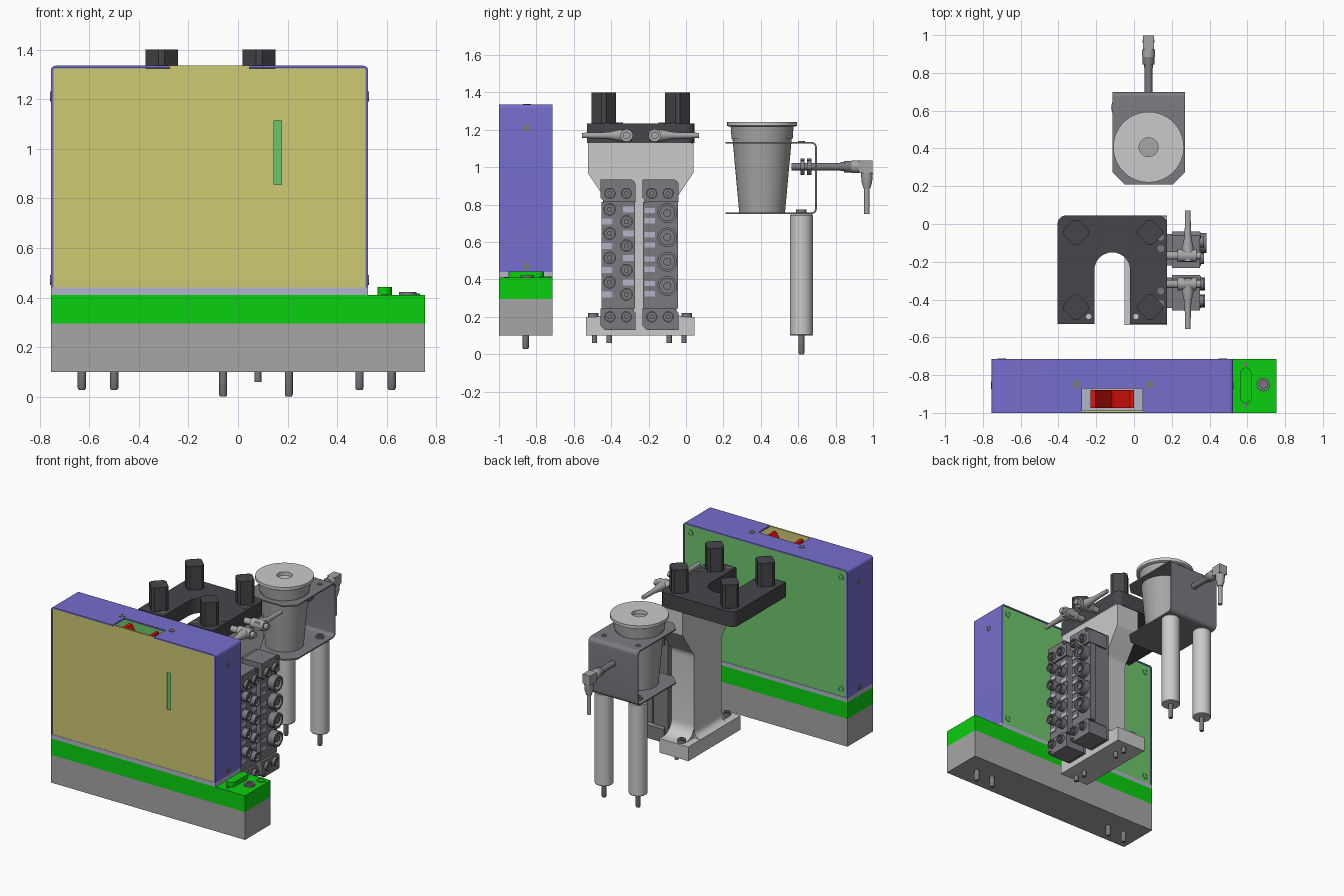
import bpy, bmesh, math
from mathutils import Vector

if "Cube" in bpy.data.objects:
    bpy.data.objects.remove(bpy.data.objects["Cube"])


def material(name, rgb):
    m = bpy.data.materials.new(name)
    m.diffuse_color = [((c / 255 + 0.055) / 1.055) ** 2.4 for c in rgb] + [1]
    m.use_nodes = True
    m.node_tree.nodes["Principled BSDF"].inputs["Base Color"].default_value = m.diffuse_color
    return m


GREY = material("mid_grey", (166, 166, 166))
LIGHT = material("light_grey", (202, 202, 202))
STEEL = material("steel_grey", (122, 122, 128))
DARK = material("charcoal", (70, 69, 74))
GREEN = material("bright_green", (10, 208, 15))
PANEL = material("soft_green", (110, 198, 108))
PURPLE = material("purple", (117, 110, 205))
YELLOW = material("straw_yellow", (205, 202, 114))
LAVENDER = material("pale_lavender", (178, 181, 203))
RED = material("red", (232, 18, 10))


def arc(cx, cy, r, a0, a1, n=8):
    return [(cx + r * math.cos(math.radians(a0 + (a1 - a0) * i / n)),
             cy + r * math.sin(math.radians(a0 + (a1 - a0) * i / n))) for i in range(n + 1)]


def prism(axis, pts, a, b):
    """Extrude a 2D outline along an axis from a to b."""
    def put(p, d):
        return {'x': (d, p[0], p[1]), 'y': (p[0], d, p[1]), 'z': (p[0], p[1], d)}[axis]

    def build(bm):
        lo = [bm.verts.new(put(p, a)) for p in pts]
        hi = [bm.verts.new(put(p, b)) for p in pts]
        bm.faces.new(lo[::-1])
        bm.faces.new(hi)
        for i in range(len(pts)):
            j = (i + 1) % len(pts)
            bm.faces.new((lo[i], lo[j], hi[j], hi[i]))
    return build


def box(x0, x1, y0, y1, z0, z1):
    return prism('z', [(x0, y0), (x1, y0), (x1, y1), (x0, y1)], z0, z1)


def lathe(loc, axis, prof, n=24):
    """Turn a profile of (distance along axis, radius), capping both ends."""
    d = Vector({'x': (1, 0, 0), 'y': (0, 1, 0), 'z': (0, 0, 1)}[axis[-1]]) * (-1 if axis[0] == '-' else 1)
    u = d.orthogonal().normalized()
    w = d.cross(u)

    def build(bm):
        rings = [[bm.verts.new(Vector(loc) + d * h + r * (u * math.cos(t) + w * math.sin(t)))
                  for t in (2 * math.pi * i / n for i in range(n))] for h, r in prof]
        for p, q in zip(rings, rings[1:]):
            for i in range(n):
                bm.faces.new((p[i], p[(i + 1) % n], q[(i + 1) % n], q[i]))
        bm.faces.new(rings[0][::-1])
        bm.faces.new(rings[-1])
    return build


def rod(loc, axis, length, r, n=20):
    return lathe(loc, axis, [(0, r), (length, r)], n)


def screw(loc, axis, r, h=0.008):
    return lathe(loc, axis, [(0, r), (h, r), (h, r * .55), (h * .2, r * .55)], 16)


def port(loc, r, h):
    return lathe(loc, 'x', [(0, r), (h, r), (h, r * .75), (h * .3, r * .75), (h * .3, r * .4), (h * .9, r * .4)], 18)


def part(name, mat, *shapes):
    bm = bmesh.new()
    for s in shapes:
        s(bm)
    bmesh.ops.recalc_face_normals(bm, faces=bm.faces)
    me = bpy.data.meshes.new(name)
    bm.to_mesh(me)
    bm.free()
    me.materials.append(mat)
    me.shade_smooth()
    me.set_sharp_from_angle(angle=math.radians(32))
    ob = bpy.data.objects.new(name, me)
    bpy.context.collection.objects.link(ob)
    return ob


# ---- Feeder: base, green layer, floor plate ----
F, B = -1.0, -0.715
part("feeder_base", GREY, box(-.755, .755, F, B, .1, .295))
part("feeder_green_layer", GREEN, box(-.755, .755, F, B, .295, .41),
     prism('z', arc(.592, -.79, .03, 0, 180) + arc(.592, -.92, .03, 180, 360), .41, .442),
     lathe((.705, -.75, .41), 'z', [(0, .03), (.006, .03), (.006, .016), (.002, .016)]))
part("feeder_floor_plate", LAVENDER, box(-.755, .525, F, B, .41, .44))
part("feeder_end_screws", STEEL, screw((.685, -.85, .41), 'z', .036, .012),
     *[screw((.592, y, .41), 'z', .012, .004) for y in (-.745, -.96)])
part("feeder_feet_pins", STEEL, *[lathe((x, -.857, .1), '-z', [(0, .017), (.065, .017), (.073, .012)])
                                  for x in (-.63, -.5, .49, .62)])


# ---- Feeder housing: bent sheet with a window in its top ----
def half_sheet(edge, s, win):
    out = [(180 - a, 1) for a in (0,)]
    o = arc(.02, 1.315, .02, 180, 90)
    i = arc(.02, 1.315, .01, 90, 180)
    pts = [(0, .44)] + o + [(abs(win - edge), 1.335), (abs(win - edge), 1.325)] + i + [(.01, .44)]
    return prism('y', [(edge + s * x, z) for x, z in pts], F, B)


part("housing_sheet", PURPLE, half_sheet(-.755, 1, -.275), half_sheet(.525, -1, .045),
     box(-.275, .045, -.87, B, 1.325, 1.335))
part("housing_front_panel", YELLOW, box(-.744, .145, -.998, -.988, .44, 1.324),
     box(.175, .514, -.998, -.988, .44, 1.324), box(.145, .175, -.998, -.988, .44, .855),
     box(.145, .175, -.998, -.988, 1.115, 1.324), box(-.274, .044, -.998, -.988, 1.324, 1.335))
part("housing_back_panel", PANEL, box(-.744, .514, -.73, -.718, .44, 1.324),
     *[screw((x, -.718, z), 'y', .022, .005) for x in (-.7, .47) for z in (.49, 1.275)])
part("housing_screws", STEEL, *[screw((x, -.853, z), a, .02, .003)
     for x, a in ((.525, 'x'), (-.755, '-x')) for z in (.47, 1.21)],
     *[screw((x, -.85, 1.335), 'z', .022, .003) for x in (-.305, .08)])
part("feed_chute", RED, prism('y', [(-.23, 1.315), (-.205, 1.315), (-.12, 1.16), (-.11, 1.16), (-.02, 1.315),
                                    (0, 1.315), (0, 1.3), (-.1, 1.13), (-.13, 1.13), (-.23, 1.295)], -.975, -.88))

# ---- Stand: column, foot, slotted top plate, posts ----
MID = -.2425


def mirror_y(pts):
    return pts + [(2 * MID - y, z) for y, z in pts[::-1]]


column = [(.04, 1.13), (.04, .97), (-.06, .82)] + arc(-.01, .76, .08, 150, 180, 4) + arc(0, .29, .09, 180, 270, 6)
part("stand_column", LIGHT, prism('x', mirror_y(column), 0, .175),
     prism('y', [(0, .2), (0, .3)] + arc(-.05, .25, .05, 0, -90, 6)[1:], -.395, -.09),
     box(-.05, .175, -.535, .045, .1, .2))
part("foot_screws", STEEL, *[rod((.08, y, .1), '-z', .04, .014) for y in (-.49, -.41, -.09, -.01)],
     *[screw((.03, y, .2), 'z', .028, .02) for y in (-.495, .005)])
plate = ([(-.405, -.53), (-.21, -.53)] + arc(-.115, -.245, .095, 180, 0, 16) + [(-.02, -.53), (.175, -.53)]
         + arc(.13, 0, .045, 0, 90) + arc(-.36, 0, .045, 90, 180))
part("stand_top_plate", DARK, prism('z', plate, 1.13, 1.235))
P = .066
diamond = [(P, -.012), (P, .012), (.012, P), (-.012, P), (-P, .012), (-P, -.012), (-.012, -P), (.012, -P)]
part("locating_posts", DARK, *[prism('z', [(x + a, y + b) for a, b in diamond], 1.235, 1.4)
                               for x in (-.308, .085) for y in (-.045, -.44)])
part("plate_screws", LIGHT, *[screw((x, -.49, 1.235), 'z', .014, .004) for x in (-.24, .01)])
part("plate_side_screws", STEEL, *[screw((.142, y, 1.235), 'z', .018, .004) for y in (-.07, -.13, -.355, -.42)])

# ---- Elbow plugs on the side of the plate, mirrored ----
for side, s in (("back", 1), ("front", -1)):
    y, ax = MID + s * .075, 'y' if s > 0 else '-y'
    part(side + "_elbow_plug", GREY, rod((.175, y, 1.17), 'x', .075, .022),
         lathe((.285, y - s * .03, 1.17), ax, [(0, .03), (.06, .033), (.12, .02), (.15, .017), (.268, .014)]),
         lathe((.23, y, 1.17), 'x', [(0, .034), (.1, .034), (.1, .02), (.125, .02)]))

# ---- Connector modules on the column ----
for name, y0, y1 in (("front", -.457, -.27), ("back", -.233, -.04)):
    c = .022
    ends = []
    for z0, z1 in ((.13, .245), (.815, .935)):
        ends.append(prism('x', [(y0 + c, z0), (y1, z0), (y1, z1 - c), (y1 - c, z1), (y0, z1), (y0, z0 + c)], .2, .35))
    part(name + "_module_body", STEEL, box(.175, .29, y0 + .012, y1 - .012, .14, .925),
         box(.29, .335, y0 + .004, y1 - .004, .245, .815), *ends)
    pairs = [port((.35, y0 + d, z), .03, .02) for d in (.05, .138) for z in (.2, .86)]
    marks = [screw((.35, y1 - .02, .915), 'x', .016, .006), screw((.35, y0 + .025, .147), 'x', .014, .006)]
    part(name + "_module_end_ports", STEEL, *pairs, *marks)

zs = [.775 - .13 * i for i in range(4)]
part("front_module_ports", STEEL, *[port((.335, -.408, z), .034, .04) for z in zs],
     *[port((.335, -.318, z - .065), .034, .04) for z in zs])
part("back_module_ports", STEEL, *[port((.335, -.1, z - .02), .053, .05) for z in zs])
part("module_labels", LAVENDER,
     *[box(.335, .341, -.338, -.278, z - .016, z + .016) for z in zs],
     *[box(.335, .341, -.448, -.392, z - .081, z - .049) for z in zs],
     *[box(.335, .341, -.222, -.165, z - .02 + d, z + .008 + d) for z in zs for d in (0, -.055)])

# ---- Cup holder bracket: bent sheet with clipped corners ----
outer = arc(.67, .78, .03, -90, 0) + arc(.67, 1.105, .03, 0, 90)
inner = arc(.67, 1.105, .021, 90, 0) + arc(.67, .78, .021, 0, -90)
sheet = [(-.115, .5), (-.115, .275), (-.05, .21), (.205, .21), (.27, .275), (.27, .5)]
part("cup_bracket", STEEL,
     prism('x', [(.5, .75)] + outer + [(.5, 1.135), (.5, 1.126)] + inner + [(.5, .759)], -.115, .27),
     prism('z', sheet, .75, .759), prism('z', sheet, 1.126, 1.135))

# ---- Cup and lid ----
CX, CY = .077, .407
part("cup", GREY, lathe((CX, CY, 0), 'z', [(.752, .122), (1.15, .158), (1.15, .163), (1.217, .168)], 48))
part("cup_lid", LIGHT, lathe((CX, CY, 0), 'z', [(1.217, .178), (1.222, .187), (1.243, .187), (1.243, .05),
                                               (1.215, .05), (1.215, .035), (1.205, .035)], 48))

# ---- Legs under the bracket ----
for name, x in (("left", -.06), ("right", .205)):
    part(name + "_leg", LIGHT, lathe((x, .617, 0), 'z', [(.1, .057), (.105, .061), (.742, .061), (.75, .055)], 32))
    part(name + "_leg_pin", STEEL, lathe((x, .617, 0), 'z', [(0, .012), (.008, .016), (.1, .016)]),
         screw((x, .617, .759), 'z', .028, .014), screw((x, .617, 1.135), 'z', .018, .004))

# ---- Sensor with nuts, plug and hanging cable ----
part("sensor", STEEL, rod((CX, .565, 1.003), 'y', .26, .021),
     *[rod((CX, y, 1.003), 'y', .022, .045, 6) for y in (.612, .648)],
     lathe((CX, .825, 1.003), 'y', [(0, .024), (.02, .024), (.02, .031), (.06, .031), (.06, .025), (.12, .025)]))
part("sensor_elbow", GREY, rod((CX, .885, 1.003), 'y', .04, .034),
     box(CX - .03, CX + .03, .925, .998, .97, 1.035),
     lathe((CX, .967, .97), '-z', [(0, .032), (.05, .028), (.085, .018), (.085, .014), (.22, .014)]))
